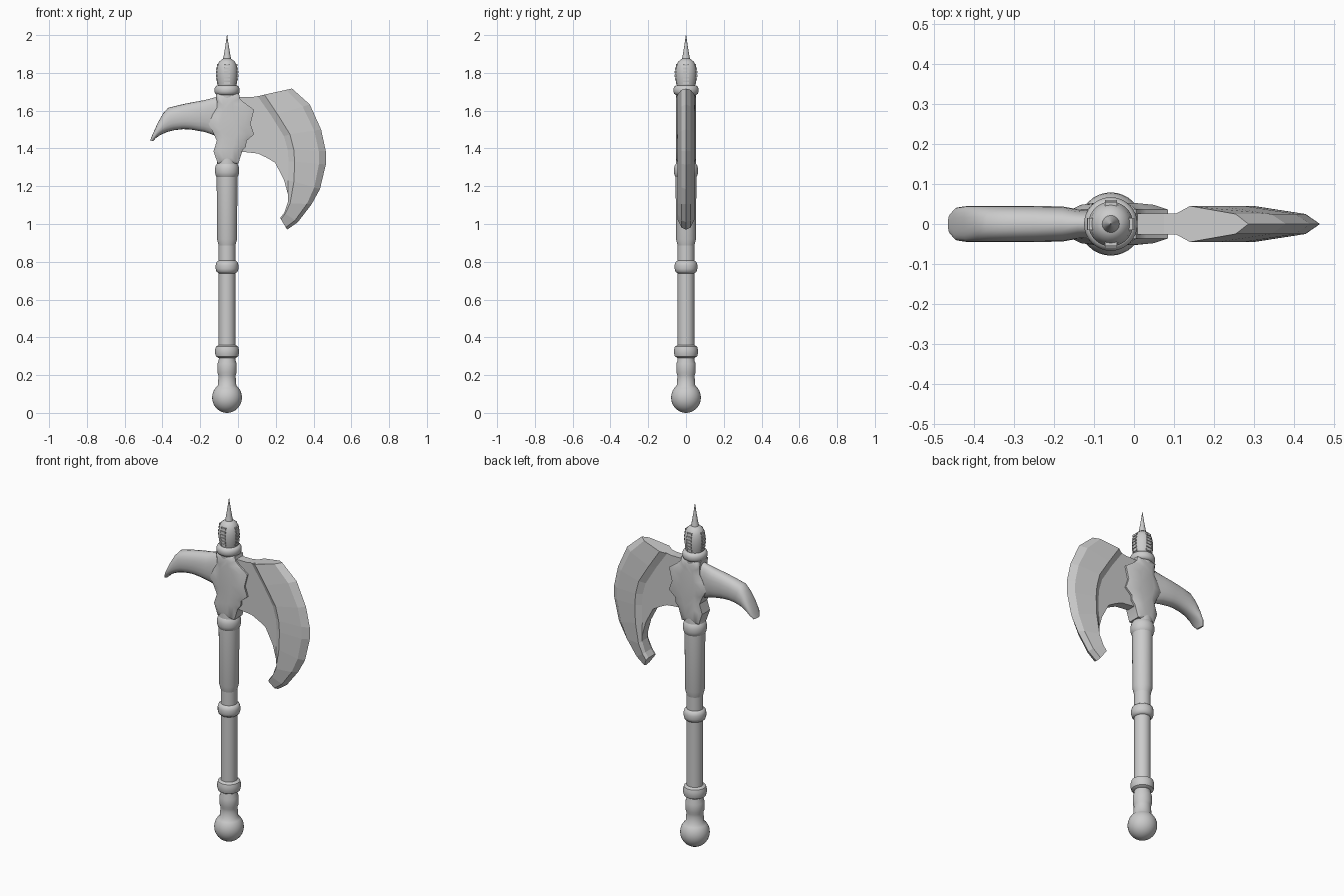
import bpy, bmesh
from math import sin, cos, pi, sqrt, copysign
from mathutils import Matrix, Vector

AX = -0.058  # handle axis


def finish(bm, name, angle=None):
    bmesh.ops.recalc_face_normals(bm, faces=bm.faces)
    me = bpy.data.meshes.new(name)
    bm.to_mesh(me)
    bm.free()
    ob = bpy.data.objects.new(name, me)
    bpy.context.collection.objects.link(ob)
    if angle:
        bpy.ops.object.select_all(action='DESELECT')
        ob.select_set(True)
        bpy.context.view_layer.objects.active = ob
        bpy.ops.object.shade_smooth_by_angle(angle=angle)
    return ob


def loft(name, rings, angle=None):
    """Skin a list of closed rings and cap both ends."""
    bm = bmesh.new()
    vs = [[bm.verts.new(p) for p in r] for r in rings]
    n = len(rings[0])
    for a, b in zip(vs, vs[1:]):
        for i in range(n):
            j = (i + 1) % n
            bm.faces.new((a[i], a[j], b[j], b[i]))
    bm.faces.new(vs[0])
    bm.faces.new(vs[-1])
    return finish(bm, name, angle)


def lathe(name, profile, seg=32, angle=0.7):
    return loft(name, [[(AX + r * cos(2 * pi * i / seg), r * sin(2 * pi * i / seg), z)
                        for i in range(seg)] for r, z in profile], angle)


def ring(name, z, h, r, core):
    """Rounded collar around the handle."""
    lathe(name, [(core, z - h), (r * .93, z - h * .75), (r, z - h * .3), (r, z + h * .3),
                 (r * .93, z + h * .75), (core, z + h)])


# Pommel ball with small bead above it
ball = [(max(.079 * sin(t * pi / 14), .002), .081 - .081 * cos(t * pi / 14)) for t in range(12)]
lathe("pommel", ball + [(.046, .185), (.046, .20), (.051, .215), (.051, .26), (.044, .28), (.043, .31)])

# Shaft, thicker upper grip, core through the head
lathe("shaft", [(.044, .29), (.044, .895)])
lathe("upper_grip", [(.044, .885), (.053, .92), (.055, 1.26)])
lathe("head_core", [(.055, 1.26), (.054, 1.33), (.047, 1.40), (.047, 1.60), (.054, 1.69)])
ring("lower_collar", .325, .035, .063, .044)
ring("middle_collar", .773, .034, .06, .044)
ring("upper_collar", 1.283, .036, .064, .053)
ring("neck_collar", 1.708, .025, .067, .054)

# Bulb finial with four notched strips, and top spike
BULB = [(.046, 1.72), (.052, 1.75), (.056, 1.78), (.056, 1.81), (.051, 1.84), (.041, 1.86), (.022, 1.875)]
lathe("finial_bulb", BULB)
bm = bmesh.new()
for k in range(4):
    for j in range(6):
        z = 1.747 + .019 * j
        r = .056 * sqrt(max(0, 1 - ((z - 1.795) / .105) ** 2))
        m = (Matrix.Translation((AX, 0, z)) @ Matrix.Rotation(k * pi / 2, 4, 'Z')
             @ Matrix.Translation((r - .002, 0, 0)) @ Matrix.Diagonal((.012, .03, .011, 1)))
        bmesh.ops.create_cube(bm, size=1, matrix=m)
finish(bm, "finial_ridges")
lathe("top_spike", [(.024, 1.865), (.018, 1.89), (.008, 1.95), (.001, 2.0)], 16)

# Jagged socket plate with a domed face on each side
outline = [(-.107, 1.32), (-.13, 1.385), (-.112, 1.44), (-.132, 1.485), (-.157, 1.53), (-.137, 1.575),
           (-.112, 1.615), (-.112, 1.65), (-.118, 1.69), (.005, 1.69), (.01, 1.665), (.03, 1.645), (.085, 1.605),
           (.066, 1.53), (.085, 1.475), (.045, 1.44), (.042, 1.41), (.024, 1.39), (.002, 1.32)]


def plate_ring(s, y):
    return [(AX + (x - AX) * s, y, 1.52 + (z - 1.52) * (s * .25 + .75)) for x, z in outline]


loft("socket_plate", [plate_ring(s, y) for s, y in
     ((.4, -.053), (.75, -.048), (1, -.036), (1, .036), (.75, .048), (.4, .053))], 0.6)

# Curved back horn: (top x, top z, bottom x, bottom z, half width)
horn = [(-.09, 1.68, -.09, 1.455, .034), (-.14, 1.665, -.14, 1.475, .037), (-.18, 1.655, -.18, 1.488, .044),
        (-.25, 1.643, -.25, 1.50, .045), (-.31, 1.63, -.29, 1.502, .045), (-.37, 1.615, -.335, 1.497, .045),
        (-.397, 1.585, -.375, 1.487, .045), (-.425, 1.535, -.41, 1.472, .045),
        (-.452, 1.475, -.435, 1.455, .041), (-.465, 1.443, -.45, 1.438, .025)]
rings = []
for tx, tz, bx, bz, w in horn:
    t, b = Vector((tx, 0, tz)), Vector((bx, 0, bz))
    r = []
    for i in range(20):
        c, s = cos(2 * pi * i / 20), sin(2 * pi * i / 20)
        c, s = copysign(abs(c) ** .85, c), copysign(abs(s) ** .85, s)
        r.append((t + b) / 2 + (t - b) / 2 * s + Vector((0, w * c, 0)))
    rings.append(r)
loft("back_horn", rings, 0.7)

# Thin web joining socket to blade
web = [(-.03, 1.672), (.075, 1.672), (.14, 1.683), (.21, 1.58), (.275, 1.475), (.297, 1.35), (.29, 1.235),
       (.27, 1.10), (.265, 1.155), (.243, 1.235), (.196, 1.325), (.15, 1.352), (.106, 1.373), (-.03, 1.388)]
loft("blade_web", [[(x, y, z) for x, z in web] for y in (-.026, .026)])

# Crescent blade: (base x, z, crest x, z, cutting edge x, z) per station
blade = [(.105, 1.675, .14, 1.685, .286, 1.717), (.175, 1.575, .21, 1.58, .38, 1.633),
         (.243, 1.465, .275, 1.475, .44, 1.50), (.263, 1.395, .295, 1.395, .465, 1.385),
         (.268, 1.33, .30, 1.33, .465, 1.315), (.265, 1.23, .296, 1.225, .434, 1.185),
         (.266, 1.12, .276, 1.11, .39, 1.105), (.245, 1.06, .25, 1.055, .317, 1.01),
         (.224, 1.033, .227, 1.025, .26, .97)]
rings = []
for bx, bz, cx, cz, ex, ez in blade:
    c, e = Vector((cx, 0, cz)), Vector((ex, 0, ez))
    m = c.lerp(e, .78)
    rings.append([(bx, .026, bz), (cx, .045, cz), (m.x, .025, m.z), (ex, 0, ez),
                  (m.x, -.025, m.z), (cx, -.045, cz), (bx, -.026, bz)])
loft("crescent_blade", rings)
